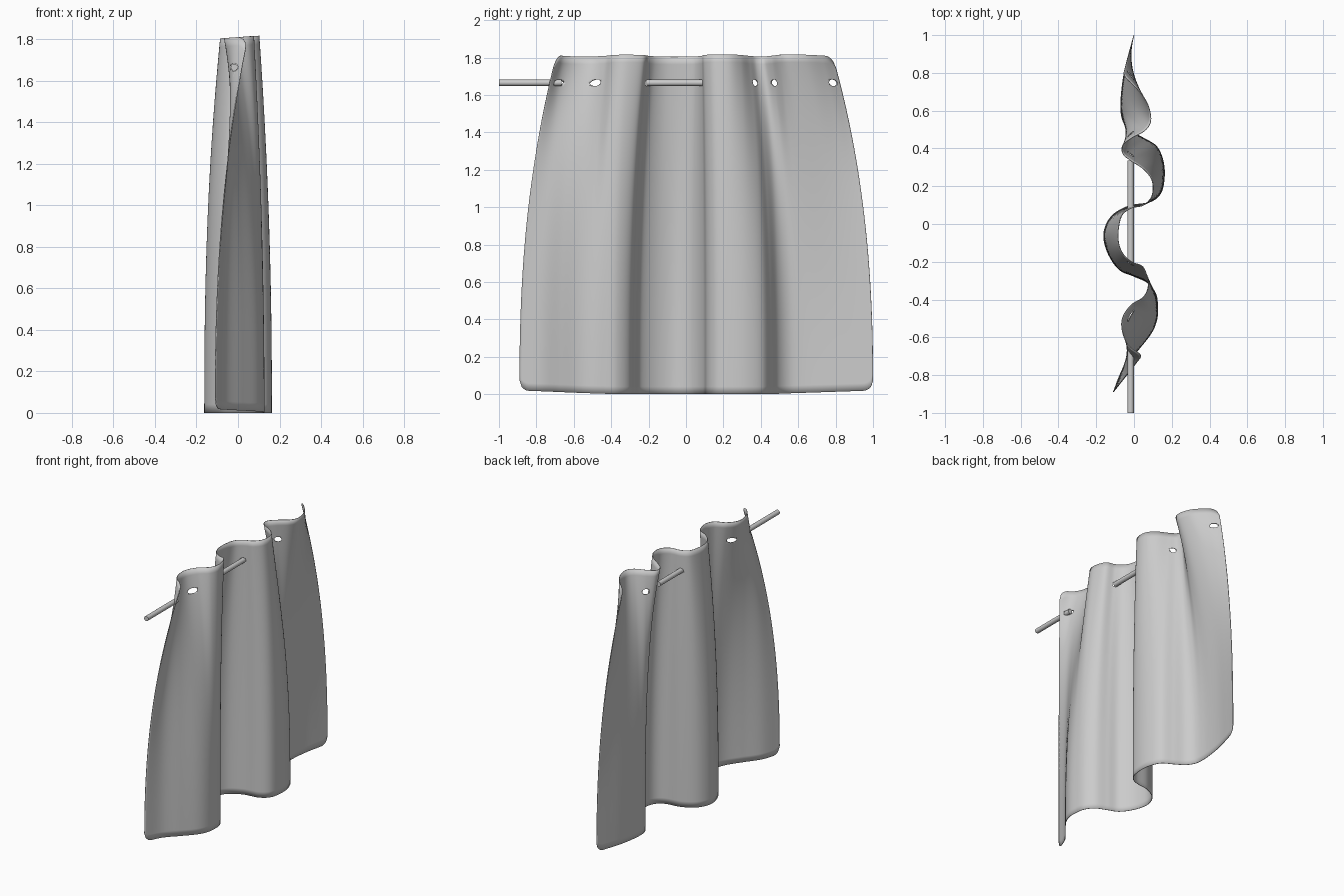
import bpy, bmesh, math
from mathutils import Vector

if "Cube" in bpy.data.objects:
    bpy.data.objects.remove(bpy.data.objects["Cube"])

ROD_X, ROD_Z, ROD_R = -0.018, 1.665, 0.017

# Hem and heading paths of the cloth: (hem x, hem y, heading x, heading y)
PATH = [
    (-.11, -.89, .05, -.69), (-.06, -.77, -.02, -.65), (.02, -.67, -.06, -.58),
    (.09, -.58, -.065, -.50), (.12, -.51, -.02, -.43), (.125, -.44, .05, -.385),
    (.115, -.37, .075, -.32), (.07, -.31, .05, -.23), (-.005, -.275, -.01, -.20),
    (-.08, -.24, -.055, -.16), (-.14, -.15, -.08, -.10), (-.16, -.05, -.08, -.02),
    (-.12, .04, -.06, .05), (-.03, .095, -.01, .085), (.08, .115, .05, .10),
    (.14, .16, .095, .15), (.16, .24, .095, .23), (.155, .33, .05, .29),
    (.12, .41, -.02, .335), (.05, .455, -.06, .37), (-.02, .495, -.06, .415),
    (-.06, .55, -.01, .455), (-.07, .62, .06, .495), (-.065, .71, .09, .55),
    (-.05, .81, .07, .64), (-.025, .91, .01, .72), (0, 1.0, -.06, .78)]


def smooth_path(points, steps):
    """Catmull-Rom curve through the points."""
    pts = [Vector(p) for p in points]
    pts = [2 * pts[0] - pts[1]] + pts + [2 * pts[-1] - pts[-2]]
    out = []
    for i in range(1, len(pts) - 2):
        a, b, c, d = pts[i - 1:i + 3]
        for k in range(steps):
            t = k / steps
            out.append(0.5 * (2 * b + (c - a) * t + (2 * a - 5 * b + 4 * c - d) * t ** 2
                              + (3 * b - a - 3 * c + d) * t ** 3))
    return out + [pts[-2]]


def corner(d, r):
    """Height taken off the edge by a rounded corner, at distance d from the side."""
    return r - math.sqrt(r * r - (r - d) ** 2) if d < r else 0


def lengths(cols, i):
    out = [0]
    for a, b in zip(cols, cols[1:]):
        out.append(out[-1] + math.hypot(b[i] - a[i], b[i + 1] - a[i + 1]))
    return out


# Curtain cloth: sheet lofted from hem to heading, gathered towards the top
cols = smooth_path(PATH, 10)
hem, head = lengths(cols, 0), lengths(cols, 2)
ROWS = 44
bm = bmesh.new()
grid = []
for i, c in enumerate(cols):
    dh = min(hem[i], hem[-1] - hem[i])
    dt = min(head[i], head[-1] - head[i])
    zb = corner(dh, 0.055) + 0.02 * max(0, 1 - dh / 0.6)
    zt = 1.81 + 0.07 * c[2] - corner(dt, 0.06)
    col = []
    for j in range(ROWS + 1):
        z = zb + (zt - zb) * j / ROWS
        f = (z / 1.82) ** 2.4
        col.append(bm.verts.new((c[0] + (c[2] - c[0]) * f, c[1] + (c[3] - c[1]) * f, z)))
    grid.append(col)
for a, b in zip(grid, grid[1:]):
    for j in range(ROWS):
        bm.faces.new((a[j], b[j], b[j + 1], a[j + 1])).smooth = True
me = bpy.data.meshes.new("curtain_cloth")
bm.to_mesh(me)
bm.free()
cloth = bpy.data.objects.new("curtain_cloth", me)
bpy.context.collection.objects.link(cloth)
sol = cloth.modifiers.new("thickness", 'SOLIDIFY')
sol.thickness = 0.004
sol.offset = 0


def rod(name, y0, y1, r):
    bpy.ops.mesh.primitive_cylinder_add(vertices=24, radius=r, depth=y1 - y0,
                                        location=(ROD_X, (y0 + y1) / 2, ROD_Z),
                                        rotation=(math.pi / 2, 0, 0))
    ob = bpy.context.object
    ob.name = name
    bpy.ops.object.shade_smooth_by_angle()
    return ob


# Rod holes through every fold
cutter = rod("hole_cutter", -1.1, 1.1, ROD_R + 0.001)
cutter.hide_render = True
cutter.hide_set(True)
cut = cloth.modifiers.new("rod_holes", 'BOOLEAN')
cut.operation = 'DIFFERENCE'
cut.solver = 'EXACT'
cut.object = cutter
bpy.context.view_layer.objects.active = cloth
cloth.select_set(True)
for other in bpy.context.selected_objects:
    other.select_set(other == cloth)
bpy.ops.object.shade_smooth_by_angle(angle=math.radians(40))

# Visible lengths of the curtain rod
rod("rod_end", -1.0, -0.665, ROD_R)
rod("rod_middle", -0.21, 0.335, ROD_R)
